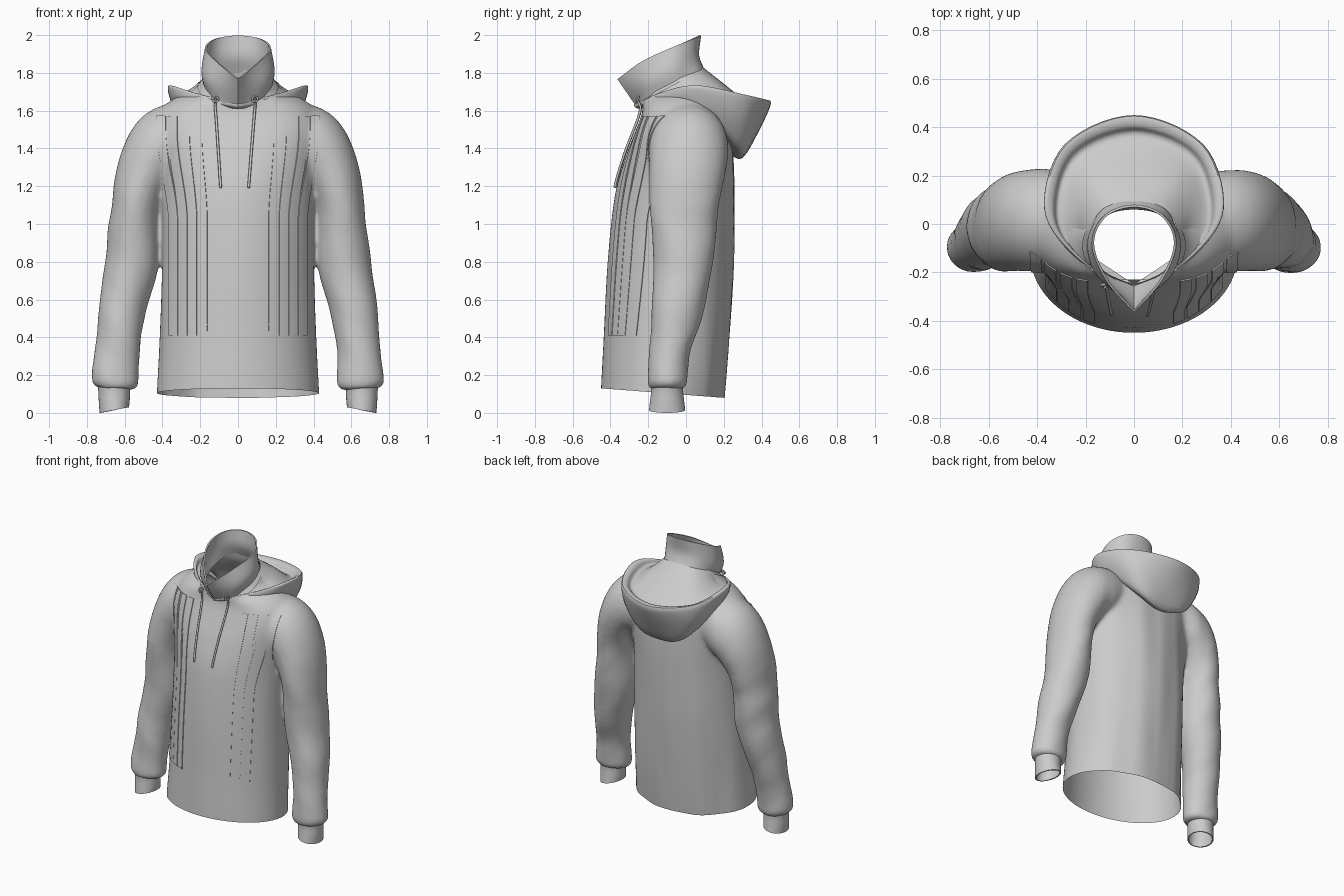
import bpy, bmesh, math
from mathutils import Vector, noise
from mathutils.bvhtree import BVHTree

if "Cube" in bpy.data.objects:
    bpy.data.objects.remove(bpy.data.objects["Cube"])


def spline(pts, n, end=None):
    """Catmull-Rom through points of any dimension."""
    p = [Vector(q) for q in pts]
    p = [2 * p[0] - p[1]] + p + [Vector(end) if end else 2 * p[-1] - p[-2]]
    out = []
    for i in range(1, len(p) - 2):
        a, b, c, d = p[i - 1:i + 3]
        for k in range(n):
            t = k / n
            out.append(0.5 * (2 * b + (c - a) * t + (2 * a - 5 * b + 4 * c - d) * t * t
                              + (3 * b - a - 3 * c + d) * t ** 3))
    return out + [p[-2]]


def loft(bm, rings, cap=False):
    vs = [[bm.verts.new(p) for p in r] for r in rings]
    n = len(vs[0])
    for a, b in zip(vs, vs[1:]):
        for j in range(n):
            bm.faces.new((a[j], a[(j + 1) % n], b[(j + 1) % n], b[j]))
    if cap:
        bm.faces.new(vs[0])
        bm.faces.new(vs[-1])
    bmesh.ops.recalc_face_normals(bm, faces=bm.faces[:])


def bake(ob):
    dg = bpy.context.evaluated_depsgraph_get()
    me = bpy.data.meshes.new_from_object(ob.evaluated_get(dg))
    ob.modifiers.clear()
    ob.data = me


def smooth(ob):
    bpy.ops.object.select_all(action='DESELECT')
    ob.select_set(True)
    bpy.context.view_layer.objects.active = ob
    bpy.ops.object.shade_smooth_by_angle(angle=math.radians(50))


def make(bm, name, thick=0, off=-1):
    me = bpy.data.meshes.new(name)
    bm.to_mesh(me)
    bm.free()
    ob = bpy.data.objects.new(name, me)
    bpy.context.collection.objects.link(ob)
    if thick:
        m = ob.modifiers.new("thick", 'SOLIDIFY')
        m.thickness, m.offset = thick, off
        bake(ob)
    return ob


def half_rings(rows, n_round=7, n_along=4):
    """Rows of half outlines (front to back) -> mirrored, smoothed rings."""
    rings = []
    for row in rows:
        x, y, z = row[-2]
        h = spline(row, n_round, (-x, y, z))
        rings.append(h + [Vector((-p.x, p.y, p.z)) for p in h[-2:0:-1]])
    cols = [spline(c, n_along) for c in zip(*rings)]
    return list(zip(*cols))


# Torso volume: front z, back z, half width, front y, back y, front squareness
torso = [(.03, .02, .43, -.452, .195, 1), (.13, .08, .43, -.45, .205, 1), (.4, .4, .415, -.436, .23, 1),
         (.8, .8, .402, -.415, .255, 1), (1.15, 1.15, .405, -.377, .262, .95),
         (1.35, 1.35, .43, -.322, .255, .75), (1.48, 1.5, .45, -.272, .24, .6),
         (1.57, 1.62, .42, -.238, .19, .55), (1.63, 1.69, .34, -.228, .14, .6),
         (1.66, 1.76, .23, -.235, .10, .8), (1.71, 1.86, .185, -.24, .08, 1)]
N = 64
rings = []
for zf, zb, w, yf, yb, e in spline(torso, 5):
    r = []
    for j in range(N):
        a = math.tau * j / N
        k, s = (1 - math.cos(a)) / 2, math.sin(a)
        x = math.copysign(abs(s) ** (e + (1 - e) * k), s) * w
        r.append((x, yf + (yb - yf) * k, zf + (zb - zf) * k))
    rings.append(r)
bm = bmesh.new()
loft(bm, rings, True)

# Sleeve volumes: centre, half width, half depth
sleeve = [(.25, .01, 1.46, .19, .19), (.38, .015, 1.42, .197, .21), (.48, .01, 1.30, .158, .205),
          (.54, -.01, 1.1, .13, .185), (.562, -.015, .8, .142, .157), (.612, -.045, .55, .126, .137),
          (.637, -.08, .35, .118, .112), (.646, -.095, .21, .124, .105), (.648, -.098, .155, .125, .103),
          (.65, -.1, .125, .10, .09)]
path = spline(sleeve, 6)
for s in (1, -1):
    rings = []
    for i, p in enumerate(path):
        d = path[min(i + 1, len(path) - 1)] - path[max(i - 1, 0)]
        l = math.hypot(d[0], d[2])
        nx, nz = -d[2] / l, d[0] / l
        rings.append([(s * (p[0] + nx * p[3] * math.cos(a)), p[1] + p[4] * math.sin(a),
                       p[2] + nz * p[3] * math.cos(a))
                      for a in (math.tau * j / 40 for j in range(40))])
    loft(bm, rings, True)

# Fuse torso and sleeves into one garment
body = make(bm, "hoodie_body")
m = body.modifiers.new("fuse", 'REMESH')
m.mode, m.voxel_size = 'VOXEL', .013
m = body.modifiers.new("soften", 'SMOOTH')
m.factor, m.iterations = .5, 12
bake(body)

# Open hem and neck, then add soft cloth folds
bm = bmesh.new()
bm.from_mesh(body.data)
for co, no, inner in (((0, -.45, .13), (0, .077, 1), True), ((0, -.25, 1.64), (0, -.18, .34), False)):
    bmesh.ops.bisect_plane(bm, geom=bm.verts[:] + bm.edges[:] + bm.faces[:], plane_co=co, plane_no=no,
                           clear_inner=inner, clear_outer=not inner)
bm.normal_update()
moves = []
for v in bm.verts:
    x, y, z = v.co
    arm = min(1, max(0, (abs(x) - .42) / .08)) * min(1, max(0, (1.35 - z) / .3))
    back = min(1, max(0, y / .1)) * min(1, max(0, (.45 - abs(x)) / .08))
    f = arm * .009 * noise.noise(Vector((x * 4, y * 4, z * 6 + x * 5)))
    f += back * .014 * noise.noise(Vector((x * 7, 3, z * 1.3)))
    moves.append((v, v.normal * f))
for v, d in moves:
    v.co += d
bm.to_mesh(body.data)
tree = BVHTree.FromBMesh(bm)
bm.free()
smooth(body)


def on_front(x, z, lift):
    hit = tree.ray_cast(Vector((x, -2, z)), Vector((0, 1, 0)))
    return hit[0] + hit[1] * lift if hit[0] else Vector((x, -.26, z))


# Stitched vertical strips on both sides of the chest
for s, side in ((1, "left"), (-1, "right")):
    bm = bmesh.new()
    for top, low in ((.215, .185), (.28, .24), (.345, .29), (.405, .34)):
        rows = []
        for i in range(61):
            z = 1.57 - 1.16 * i / 60
            t = min(1, max(0, (1.5 - z) / .5))
            x = top + (low - top) * t * t * (3 - 2 * t)
            rows.append([bm.verts.new(on_front(s * (x + o), z, .003)) for o in (-.024, -.008, .008, .024)])
        for a, b in zip(rows, rows[1:]):
            for j in range(3):
                bm.faces.new((a[j], a[j + 1], b[j + 1], b[j]))
    smooth(make(bm, "chest_strips_" + side, .005, 0))

# Standing collar
bm = bmesh.new()
loft(bm, half_rings([
    [(0, -.25, 1.62), (.12, -.2, 1.67), (.17, -.06, 1.73), (.12, .06, 1.79), (0, .095, 1.80)],
    [(0, -.305, 1.70), (.145, -.21, 1.76), (.183, -.07, 1.82), (.115, .035, 1.88), (0, .06, 1.89)],
    [(0, -.355, 1.772), (.11, -.225, 1.86), (.165, -.08, 1.93), (.115, .03, 1.98), (0, .07, 1.998)]]))
smooth(make(bm, "collar", .01))

# Hood lying on the back: inside slope, trough, rim band, outside bag, tuck
bm = bmesh.new()
loft(bm, half_rings([
    [(0, -.255, 1.63), (.14, -.18, 1.70), (.18, -.04, 1.77), (.125, .065, 1.81), (0, .09, 1.83)],
    [(0, -.26, 1.63), (.175, -.165, 1.68), (.24, .02, 1.72), (.18, .17, 1.735), (0, .21, 1.735)],
    [(0, -.264, 1.63), (.20, -.155, 1.67), (.31, .02, 1.69), (.245, .26, 1.65), (0, .36, 1.62)],
    [(0, -.268, 1.635), (.215, -.145, 1.69), (.335, .04, 1.725), (.262, .30, 1.675), (0, .405, 1.65)],
    [(0, -.275, 1.63), (.235, -.14, 1.69), (.37, .06, 1.73), (.285, .33, 1.672), (0, .45, 1.64)],
    [(0, -.272, 1.62), (.25, -.13, 1.66), (.36, .07, 1.67), (.27, .32, 1.55), (0, .39, 1.50)],
    [(0, -.265, 1.615), (.24, -.11, 1.64), (.335, .08, 1.61), (.20, .285, 1.41), (0, .30, 1.35)],
    [(0, -.25, 1.61), (.22, -.09, 1.62), (.29, .08, 1.60), (.16, .22, 1.43), (0, .23, 1.37)]]))
smooth(make(bm, "hood"))

# Drawstrings with eyelets
for side, xt, xb in (("right", -.12, -.09), ("left", .09, .055)):
    cu = bpy.data.curves.new("drawstring_" + side, 'CURVE')
    cu.dimensions, cu.bevel_depth, cu.bevel_resolution, cu.use_fill_caps = '3D', .007, 2, True
    pts = [Vector((xt, -.262, 1.665))]
    pts += [on_front(xt + (xb - xt) * i / 12, 1.62 - .43 * i / 12, .012) for i in range(13)]
    sp = cu.splines.new('POLY')
    sp.points.add(len(pts) - 1)
    for q, p in zip(sp.points, pts):
        q.co = (*p, 1)
    bpy.context.collection.objects.link(bpy.data.objects.new("drawstring_" + side, cu))
    bpy.ops.mesh.primitive_torus_add(location=(xt, -.255, 1.66), rotation=(math.radians(70), 0, 0),
                                     major_radius=.015, minor_radius=.005,
                                     major_segments=20, minor_segments=8)
    bpy.context.object.name = "eyelet_" + side
    smooth(bpy.context.object)

# Wrist cuffs, open below
for s, side in ((1, "left"), (-1, "right")):
    bm = bmesh.new()
    rows = [(.17, .17, .092, .088), (.11, .12, .084, .085), (.06, .07, .082, .09), (.0, .03, .078, .096)]
    loft(bm, [[(s * (.655 + rx * math.cos(a)), -.1 + ry * math.sin(a),
                z0 + (z1 - z0) * (1 - math.cos(a)) / 2)
               for a in (math.tau * j / 36 for j in range(36))]
              for z0, z1, rx, ry in spline(rows, 4)])
    smooth(make(bm, "cuff_" + side, .008))
